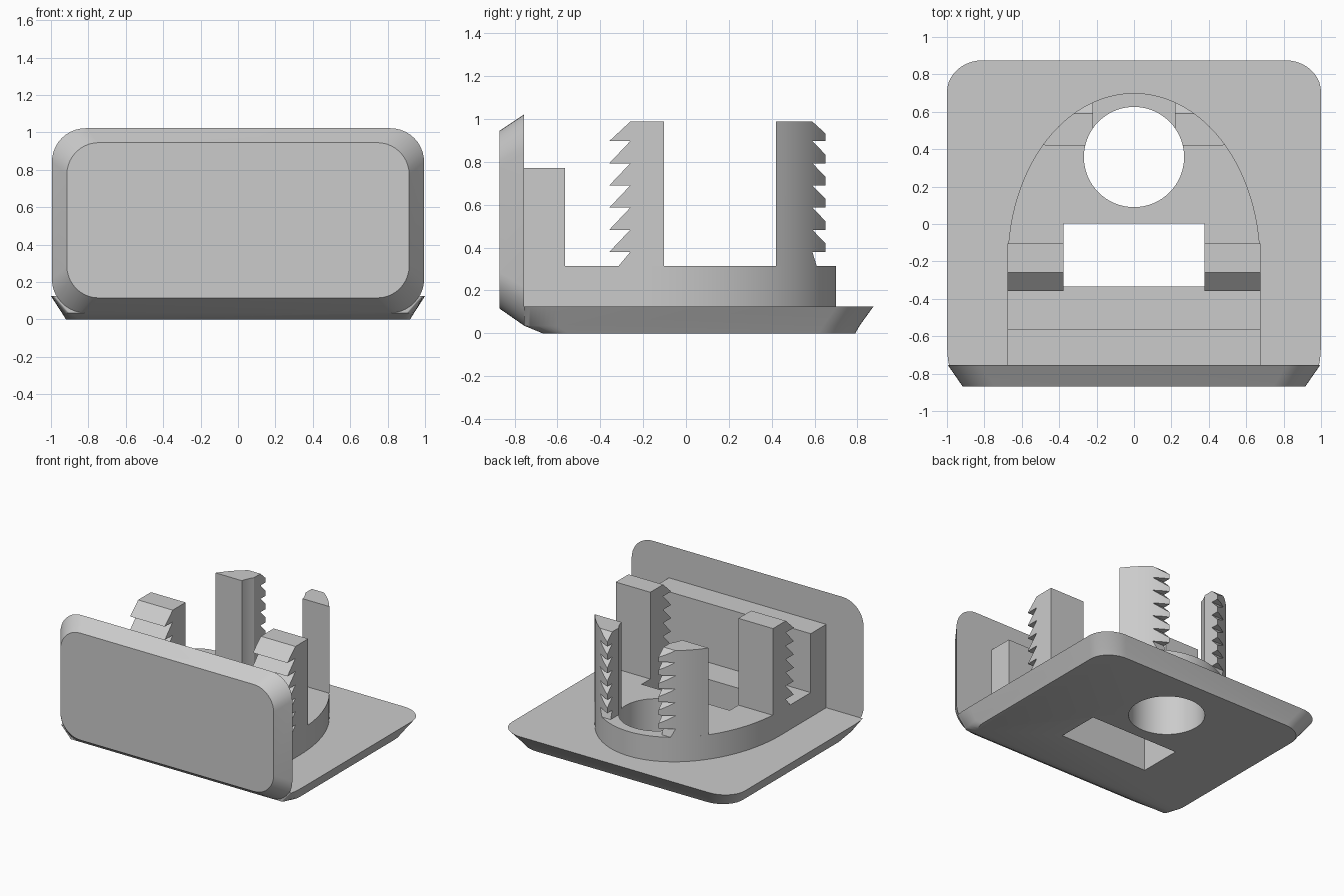
import bpy, bmesh, math

if "Cube" in bpy.data.objects:
    bpy.data.objects.remove(bpy.data.objects["Cube"])

grey = bpy.data.materials.new("light grey")
grey.diffuse_color = (0.6, 0.6, 0.6, 1)
grey.use_nodes = True
grey.node_tree.nodes["Principled BSDF"].inputs["Base Color"].default_value = grey.diffuse_color


def loft(name, rings):
    """Closed solid through rings of equal point count."""
    bm = bmesh.new()
    vs = [[bm.verts.new(p) for p in r] for r in rings]
    n = len(vs[0])
    for a, b in zip(vs, vs[1:]):
        for i in range(n):
            j = (i + 1) % n
            bm.faces.new((a[i], a[j], b[j], b[i]))
    bm.faces.new(vs[0])
    bm.faces.new(vs[-1])
    bmesh.ops.recalc_face_normals(bm, faces=bm.faces)
    me = bpy.data.meshes.new(name)
    bm.to_mesh(me)
    bm.free()
    me.materials.append(grey)
    ob = bpy.data.objects.new(name, me)
    bpy.context.collection.objects.link(ob)
    return ob


def prism(name, pts, z0, z1):
    return loft(name, [[(x, y, z) for x, y in pts] for z in (z0, z1)])


def side_prism(name, pts, x0, x1):
    return loft(name, [[(x, y, z) for y, z in pts] for x in (x0, x1)])


def rounded(hx, lo, hi, low_r, high_r, n=10):
    """Rounded rectangle, with (rx, ry) radii for the low and high corners."""
    out = []
    for sx, y, sy, (rx, ry), a0 in ((1, lo, -1, low_r, 270), (1, hi, 1, high_r, 0),
                                    (-1, hi, 1, high_r, 90), (-1, lo, -1, low_r, 180)):
        for i in range(n + 1):
            a = math.radians(a0 + 90 * i / n)
            out.append((sx * (hx - rx) + rx * math.cos(a), y - sy * ry + ry * math.sin(a)))
    return out


def boolean(ob, other, op):
    m = ob.modifiers.new("cut", 'BOOLEAN')
    m.operation, m.solver, m.object = op, 'EXACT', other
    bpy.context.view_layer.objects.active = ob
    bpy.ops.object.modifier_apply(modifier=m.name)
    bpy.data.objects.remove(other)


def smooth(ob):
    bpy.ops.object.select_all(action='DESELECT')
    ob.select_set(True)
    bpy.context.view_layer.objects.active = ob
    bpy.ops.object.shade_smooth_by_angle(angle=math.radians(30))


def arch(x):
    return -0.2 + 0.9 * math.sqrt(max(0, 1 - (x / 0.675) ** 2))


# Base plate with slanted rim
base_rings = []
for z, hx, lo, hi, lr in ((0, 0.92, -0.67, 0.79, (0.08, 0.12)),
                          (0.035, 0.942, -0.755, 0.81, (0.04, 0.15)),
                          (0.125, 1.0, -0.757, 0.875, (0.015, 0.15))):
    base_rings.append([(x, y, z) for x, y in rounded(hx, lo, hi, lr, (0.19, 0.17))])
body = loft("body", base_rings)

# Upright front panel, bevelled toward its face
panel_rings = []
for y, hx, lo, hi, r in ((-0.87, 0.915, 0.115, 0.945, 0.17), (-0.755, 0.995, 0.035, 1.022, 0.18)):
    panel_rings.append([(x, y, z) for x, z in rounded(hx, lo, hi, (r, r), (r, r))])
panel = loft("front_panel", panel_rings)

# Arched boss and the step behind the panel
outline = [(-0.675, -0.76), (0.675, -0.76)]
outline += [(0.675 * math.cos(math.pi * i / 64), -0.2 + 0.9 * math.sin(math.pi * i / 64))
            for i in range(65)]
boss = prism("boss", outline, 0.125, 0.315)
step = prism("step", [(-0.675, -0.76), (0.675, -0.76), (0.675, -0.565), (-0.675, -0.565)], 0.315, 0.772)
for part in (panel, boss, step):
    boolean(body, part, 'UNION')

# Round and rectangular through holes
circle = [(0.268 * math.cos(math.tau * i / 64), 0.358 + 0.268 * math.sin(math.tau * i / 64))
          for i in range(64)]
boolean(body, prism("round_cutter", circle, -0.1, 0.6), 'DIFFERENCE')
slot = [(-0.378, -0.333), (0.378, -0.333), (0.378, 0.003), (-0.378, 0.003)]
boolean(body, prism("slot_cutter", slot, -0.1, 0.6), 'DIFFERENCE')
smooth(body)


def toothed(root, tip, back):
    """Side profile of a ratchet post: (y, z) points."""
    pts = [(back, 0.315), (back, 0.988), (root, 0.988)]
    for i in range(6):
        z = 0.897 - 0.1035 * i
        pts += [(tip, z), (root, z)]
    return pts + [(root + 0.55 * (tip - root), 0.315)]


# Rear post footprint: between round hole and arch
foot = [(0.22, arch(0.22))]
foot += [(0.22 + 0.2685 * i / 12, arch(0.22 + 0.2685 * i / 12)) for i in range(1, 13)]
foot += [(math.sqrt(0.268 ** 2 - (y - 0.358) ** 2), y) for y in (0.42, 0.445, 0.47, 0.49, 0.511)]

for side, s in (("right", 1), ("left", -1)):
    side_prism("front_post_" + side, toothed(-0.26, -0.358, -0.103), s * 0.378, s * 0.675)
    post = prism("rear_post_" + side, [(s * x, y) for x, y in foot], 0.315, 0.988)
    profile = toothed(0.59, 0.69, 0.3)
    profile = [(y, 0.2 if z == 0.315 else min(z, 1.0)) for y, z in profile]
    boolean(post, side_prism("tooth_cutter", profile, s * 0.1, s * 0.7), 'INTERSECT')
    smooth(post)
